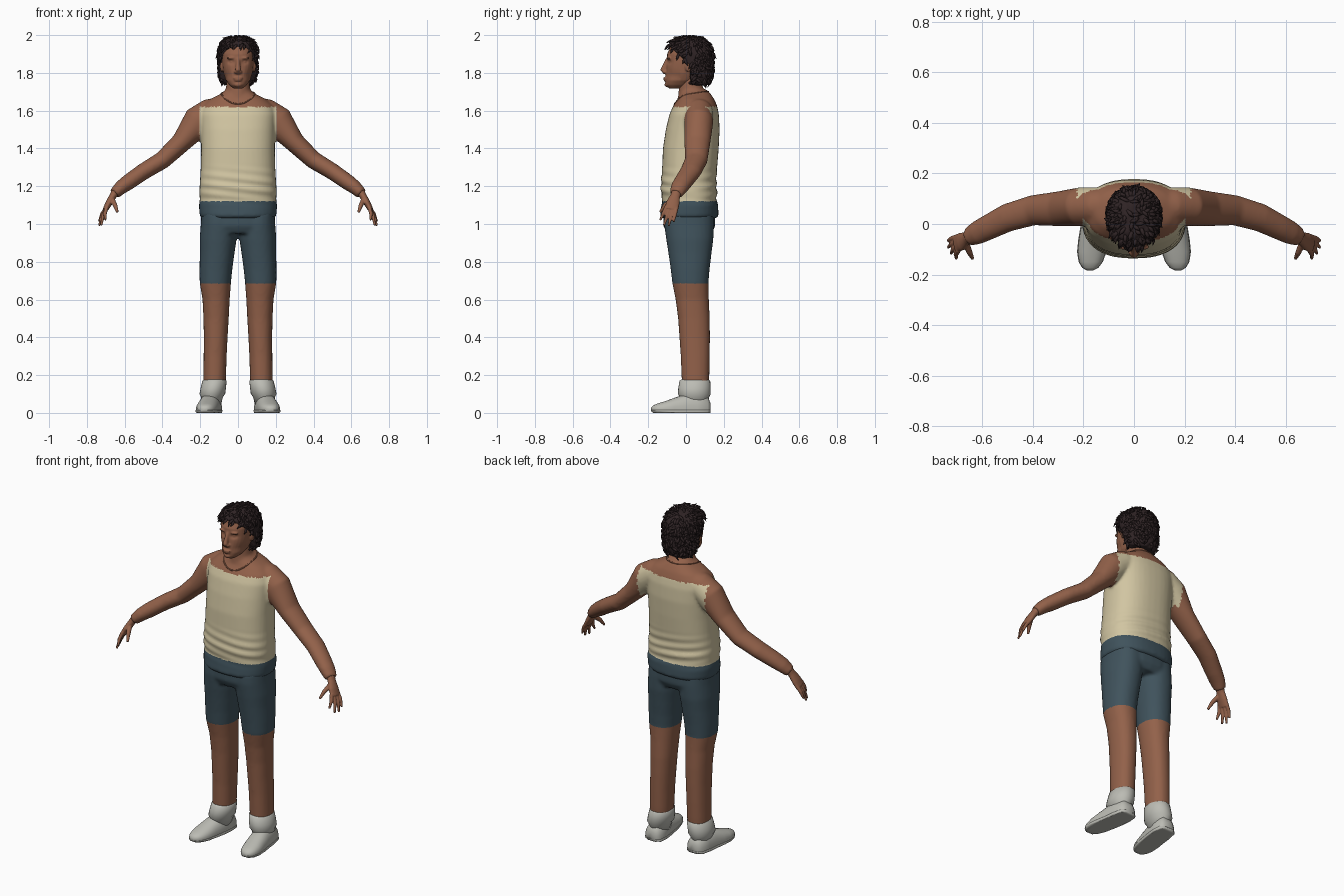
import bpy, bmesh, math, random
from mathutils import Vector

random.seed(4)
if "Cube" in bpy.data.objects:
    bpy.data.objects.remove(bpy.data.objects["Cube"], do_unlink=True)


def material(name, r, g, b):
    m = bpy.data.materials.new(name)
    m.use_nodes = True
    m.diffuse_color = (r, g, b, 1)
    node = m.node_tree.nodes["Principled BSDF"]
    node.inputs["Base Color"].default_value = (r, g, b, 1)
    node.inputs["Roughness"].default_value = 0.9
    return m


SKIN = material("brown_skin", 0.29, 0.12, 0.068)
CREAM = material("cream_cloth", 0.64, 0.56, 0.36)
BLUE = material("slate_blue_cloth", 0.051, 0.086, 0.108)
HAIR = material("dark_hair", 0.028, 0.017, 0.018)
PALE = material("pale_grey_shoe", 0.5, 0.5, 0.455)


def loft(bm, rings, ref=(1, 0, 0), axis=None, n=28, power=2.0):
    """Closed tube through rings (x, y, z, half width along ref, half depth)."""
    pts = [Vector(r[:3]) for r in rings]
    loops = []
    for i, r in enumerate(rings):
        t = Vector(axis) if axis else pts[min(i + 1, len(pts) - 1)] - pts[max(i - 1, 0)]
        t.normalize()
        a = Vector(ref) - t * t.dot(Vector(ref))
        a.normalize()
        b = t.cross(a)
        loop = []
        for k in range(n):
            c, s = math.cos(math.tau * k / n), math.sin(math.tau * k / n)
            u = math.copysign(abs(c) ** (2 / power), c) * r[3]
            v = math.copysign(abs(s) ** (2 / power), s) * r[4]
            loop.append(bm.verts.new(pts[i] + a * u + b * v))
        loops.append(loop)
    for lo, hi in zip(loops, loops[1:]):
        for k in range(n):
            bm.faces.new((lo[k], lo[(k + 1) % n], hi[(k + 1) % n], hi[k]))
    bm.faces.new(loops[0][::-1])
    bm.faces.new(loops[-1])


def stack(bm, rows, **kw):
    """Upright loft from rows (z, front y, back y, half width)."""
    loft(bm, [(0, (f + k) / 2, z, w, (k - f) / 2) for z, f, k, w in rows], axis=(0, 0, 1), **kw)


def ball(bm, pos, size):
    made = bmesh.ops.create_uvsphere(bm, u_segments=16, v_segments=10, radius=1)["verts"]
    for v in made:
        v.co = Vector(pos) + Vector(a * b for a, b in zip(v.co, size))


def finish(name, bm, mats, voxel=0, smooth=0):
    """Make the object; optionally fuse its volumes into one soft skin."""
    bmesh.ops.recalc_face_normals(bm, faces=bm.faces)
    me = bpy.data.meshes.new(name)
    bm.to_mesh(me)
    bm.free()
    ob = bpy.data.objects.new(name, me)
    bpy.context.collection.objects.link(ob)
    if voxel:
        mod = ob.modifiers.new("fuse", "REMESH")
        mod.mode, mod.voxel_size = "VOXEL", voxel
        mod = ob.modifiers.new("soften", "SMOOTH")
        mod.factor, mod.iterations = 0.5, smooth
        deps = bpy.context.evaluated_depsgraph_get()
        ob.data = bpy.data.meshes.new_from_object(ob.evaluated_get(deps))
        ob.modifiers.clear()
    ob.data.materials.clear()
    for m in mats:
        ob.data.materials.append(m)
    ob.data.polygons.foreach_set("use_smooth", [True] * len(ob.data.polygons))
    return ob


def paint(ob, rule):
    for p in ob.data.polygons:
        p.material_index = rule(p.center)


# Upper body: trunk, neck, shoulders and arms
bm = bmesh.new()
stack(bm, [(1.03, -.125, .16, .19), (1.045, -.137, .172, .203), (1.1, -.13, .17, .207),
           (1.13, -.125, .16, .202), (1.17, -.133, .165, .205), (1.22, -.132, .16, .202),
           (1.3, -.126, .165, .197), (1.4, -.122, .173, .195), (1.5, -.107, .178, .197),
           (1.58, -.088, .174, .2), (1.625, -.068, .165, .19), (1.66, -.045, .15, .15),
           (1.69, -.035, .13, .09), (1.71, -.03, .11, .065)], n=40, power=2.4)
stack(bm, [(1.6, -.05, .12, .075), (1.68, -.042, .105, .068), (1.74, -.035, .085, .062),
           (1.8, -.03, .08, .06)])
for s in (-1, 1):
    loft(bm, [(s * .06, .07, 1.61, .07, .07), (s * .15, .07, 1.585, .075, .078),
              (s * .21, .068, 1.545, .077, .083), (s * .3, .06, 1.432, .069, .054),
              (s * .4, .054, 1.338, .06, .047), (s * .5, .025, 1.278, .056, .044),
              (s * .58, -.015, 1.222, .05, .042), (s * .62, -.035, 1.193, .047, .037),
              (s * .655, -.052, 1.16, .036, .03)], ref=(0, 1, 0))
upper = finish("upper_body", bm, [SKIN, CREAM, BLUE], .009, 4)
for v in upper.data.vertices:
    # Loose cloth folds round the waist
    fold = max(0, 1 - abs(v.co.z - 1.2) / .12)
    if abs(v.co.x) < .25:
        v.co.y += .004 * fold * math.sin(v.co.z * 120 + v.co.x * 14)


def shirt_rule(c):
    if c.z < 1.12 and abs(c.x) < .3:
        return 2
    side = .225 if c.y > .1 else .203
    return int(c.z < 1.62 and abs(c.x) < (side if c.z > 1.42 else .22))


paint(upper, shirt_rule)

# Neckline cord lying on the skin
bm = bmesh.new()
cord = []
for k in range(33):
    a = math.tau * k / 32
    q = Vector((.076 * math.sin(a), .03 - .095 * math.cos(a), 1.672 - .035 * math.cos(a)))
    hit, spot, normal, _ = upper.closest_point_on_mesh(q)
    cord.append((*spot, .004, .004))
loft(bm, cord, ref=(.1, .1, 1), n=6)
finish("neckline", bm, [SKIN])

# Shorts and legs
bm = bmesh.new()
stack(bm, [(.95, -.1, .135, .17), (.99, -.12, .155, .193), (1.08, -.12, .155, .193)], power=2.5)
for s in (-1, 1):
    rows = [(1.06, .1, .015, .095, .13), (1, .1, .016, .097, .132), (.92, .105, .02, .098, .125),
            (.85, .11, .021, .092, .115), (.76, .117, .022, .087, .103), (.69, .12, .023, .083, .096),
            (.6, .116, .033, .072, .088), (.5, .116, .042, .067, .084), (.4, .118, .046, .063, .081),
            (.3, .121, .049, .061, .077), (.2, .123, .05, .06, .074), (.12, .125, .05, .058, .07)]
    loft(bm, [(s * x, y, z, rx, ry) for z, x, y, rx, ry in rows], axis=(0, 0, 1), power=2.2)
lower = finish("shorts_and_legs", bm, [SKIN, BLUE], .01, 4)
paint(lower, lambda c: int(c.z > .685))

# Socks, shoes, hands
for s, side in ((-1, "right"), (1, "left")):
    bm = bmesh.new()
    rows = [(.04, .14, .045, .05, .07), (.085, .138, .045, .058, .078), (.1, .136, .044, .068, .087),
            (.13, .131, .045, .067, .086), (.17, .124, .047, .064, .081), (.178, .123, .048, .055, .07)]
    loft(bm, [(s * x, y, z, rx, ry) for z, x, y, rx, ry in rows], axis=(0, 0, 1))
    finish(side + "_sock", bm, [PALE])

    outline = [(.131, .138, .03, .05), (.115, .139, .05, .085), (.06, .143, .058, .108),
               (0, .15, .058, .1), (-.06, .16, .058, .08), (-.11, .167, .056, .062),
               (-.15, .171, .046, .05), (-.173, .173, .031, .04), (-.184, .174, .012, .028)]
    for part, grow, low, high in (("shoe", 1, 0, 1), ("sole", 1.04, 0, .014)):
        bm = bmesh.new()
        loft(bm, [(s * x, y, .018, w * grow, h - .018) for y, x, w, h in outline],
             axis=(0, -1, 0), power=2.3)
        for v in bm.verts:
            v.co.z = min(max(v.co.z, low), high)
        ob = finish(side + "_" + part, bm, [PALE])

    bm = bmesh.new()
    loft(bm, [(s * .645, -.047, 1.175, .026, .024), (s * .662, -.057, 1.148, .026, .019),
              (s * .684, -.07, 1.11, .036, .018), (s * .703, -.078, 1.075, .036, .014)], ref=(0, 1, 0))
    tips = [(.702, -.137, 1.02), (.724, -.117, .992), (.735, -.092, .99), (.736, -.066, 1.012)]
    for k, tip in enumerate(tips):
        base = Vector((s * .694, -.103 + .018 * k, 1.092))
        end = Vector((s * tip[0], tip[1], tip[2]))
        mid = (base + end) / 2 + Vector((s * .006, 0, 0))
        loft(bm, [(*base, .011, .011), (*mid, .01, .01), (*end, .006, .006)], ref=(0, 1, 0), n=10)
    loft(bm, [(s * .668, -.068, 1.135, .014, .014), (s * .65, -.112, 1.098, .012, .012),
              (s * .638, -.137, 1.062, .007, .007)], ref=(0, 1, 0), n=10)
    finish(side + "_hand", bm, [SKIN], .004, 2)

# Head with brow, nose, lips, ears
bm = bmesh.new()
stack(bm, [(1.718, -.09, -.03, .026), (1.735, -.108, .02, .046), (1.76, -.108, .05, .064),
           (1.8, -.107, .09, .077), (1.85, -.102, .12, .084), (1.9, -.1, .125, .086),
           (1.95, -.078, .11, .075), (1.978, -.04, .08, .05)], power=2.3)
loft(bm, [(0, -.09, 1.88, .011, .012), (0, -.108, 1.845, .011, .014), (0, -.12, 1.815, .015, .017),
          (0, -.108, 1.798, .013, .01)], n=14)
ball(bm, (0, -.108, 1.772), (.026, .013, .006))
ball(bm, (0, -.107, 1.761), (.022, .012, .006))
ball(bm, (0, -.1, 1.738), (.022, .014, .014))
for s in (-1, 1):
    ball(bm, (s * .013, -.112, 1.805), (.01, .013, .008))
    ball(bm, (s * .035, -.091, 1.879), (.026, .012, .007))
    ball(bm, (s * .086, .012, 1.835), (.009, .018, .03))
head = finish("head", bm, [SKIN], .0045, 3)
for v in head.data.vertices:
    # Eye sockets with lids, and hollow cheeks
    for s in (-1, 1):
        d = Vector((v.co.x - s * .036, 0, (v.co.z - 1.858) * 1.5)).length
        if v.co.y < -.03:
            v.co.y += .011 * math.exp(-(d / .017) ** 2) - .006 * math.exp(-(d / .008) ** 2)
            d = Vector((v.co.x - s * .055, v.co.z - 1.79)).length
            v.co.x -= s * .006 * math.exp(-(d / .025) ** 2)

# Hair mass, tucked inside the skull where the face shows
bm = bmesh.new()
stack(bm, [(1.735, .03, .115, .075), (1.765, -.02, .135, .094), (1.8, -.05, .143, .101),
           (1.85, -.07, .146, .104), (1.9, -.09, .146, .106), (1.94, -.099, .132, .098),
           (1.968, -.08, .112, .08), (1.986, -.045, .085, .052), (1.992, -.01, .05, .025)])
hair = finish("hair_mass", bm, [HAIR], .007, 2)
core = Vector((0, .02, 1.85))


def hairy(c):
    return c.z > 1.945 or c.y > min(-.09 + (1.945 - c.z), .022)


roots = [(p.center.copy(), p.normal.copy()) for p in hair.data.polygons
         if hairy(p.center) and p.center.z > 1.75]
for v in hair.data.vertices:
    if not hairy(v.co):
        v.co = core + (v.co - core) * .72
    else:
        v.co += (v.co - core).normalized() * .003 * math.sin(v.co.x * 150) * math.sin(v.co.z * 110 + v.co.y * 90)

# Tapered locks flowing down from the crown
bm = bmesh.new()
for root, normal in random.sample(roots, 330):
    flow = Vector((root.x, root.y - .05, -.06)) + Vector(random.uniform(-.07, .07) for _ in range(3))
    flow -= normal * flow.dot(normal)
    flow.normalize()
    size = random.uniform(.028, .045)
    mid = root + flow * size * .5 + normal * .004
    tip = root + flow * size + normal * random.uniform(-.003, .009)
    tip.z = min(tip.z, 1.997)
    loft(bm, [(*(root - normal * .004), .007, .005), (*mid, .008, .005), (*tip, .001, .001)],
         ref=normal.cross(flow), n=6)
for v in bm.verts:
    v.co.z = min(v.co.z, 2)
finish("hair_locks", bm, [HAIR])
